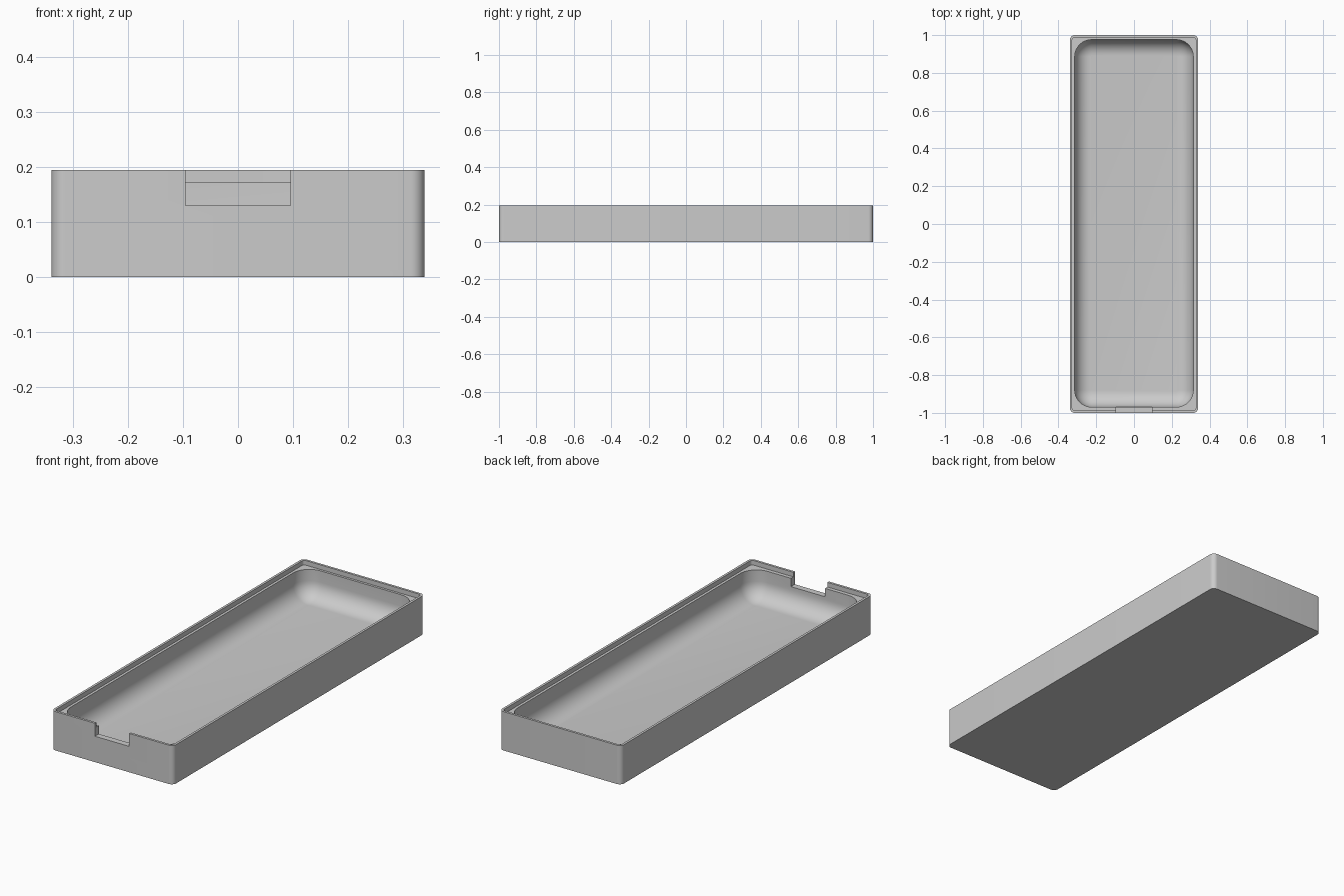
import bpy
import bmesh
from math import sin, cos, pi, radians

if "Cube" in bpy.data.objects:
    bpy.data.objects.remove(bpy.data.objects["Cube"])

HX, HY, HEIGHT = 0.339, 1.0, 0.195    # outer half sizes and height
LEDGE_Z, FLOOR_Z = 0.172, 0.03
CAV_X, CAV_Y0, CAV_Y1 = 0.314, -0.969, 0.976
CAV_R, FILLET = 0.09, 0.085
LIP = 0.012
STEPS = 10

grey = bpy.data.materials.new("plain_grey")
grey.use_nodes = True
colour = (0.6, 0.6, 0.6, 1)
grey.diffuse_color = colour
grey.node_tree.nodes["Principled BSDF"].inputs["Base Color"].default_value = colour


def ring(bm, hx, y0, y1, r, z):
    """Rounded rectangle loop of vertices, counter-clockwise from above."""
    corners = [(hx - r, y1 - r), (-hx + r, y1 - r), (-hx + r, y0 + r), (hx - r, y0 + r)]
    verts = []
    for q, (cx, cy) in enumerate(corners):
        for i in range(STEPS + 1):
            a = (q + i / STEPS) * pi / 2
            verts.append(bm.verts.new((cx + r * cos(a), cy + r * sin(a), z)))
    return verts


# Tray body: loft from the outer base, over the stepped rim, down to the floor
bm = bmesh.new()
rings = [
    ring(bm, HX, -HY, HY, 0.025, 0),
    ring(bm, HX, -HY, HY, 0.025, HEIGHT),
    ring(bm, HX - LIP, -HY + LIP, HY - LIP, 0.013, HEIGHT),
    ring(bm, HX - LIP, -HY + LIP, HY - LIP, 0.013, LEDGE_Z),
    ring(bm, CAV_X, CAV_Y0, CAV_Y1, CAV_R, LEDGE_Z),
]
for i in range(STEPS + 1):
    a = i / STEPS * pi / 2
    d = FILLET * (1 - cos(a))
    z = FLOOR_Z + FILLET * (1 - sin(a))
    rings.append(ring(bm, CAV_X - d, CAV_Y0 + d, CAV_Y1 - d, CAV_R - d, z))
for low, high in zip(rings, rings[1:]):
    for i in range(len(low)):
        j = (i + 1) % len(low)
        bm.faces.new((low[i], low[j], high[j], high[i]))
bm.faces.new(list(reversed(rings[0])))
bm.faces.new(rings[-1])
bmesh.ops.recalc_face_normals(bm, faces=bm.faces)
mesh = bpy.data.meshes.new("tray_body")
bm.to_mesh(mesh)
bm.free()
mesh.materials.append(grey)
tray = bpy.data.objects.new("tray_body", mesh)
bpy.context.collection.objects.link(tray)

# Notch through the middle of the front wall
bpy.ops.mesh.primitive_cube_add(size=1, location=(0, -1, 0.23))
cutter = bpy.context.object
cutter.name = "notch_cutter"
cutter.scale = (0.19, 0.12, 0.2)
cutter.hide_render = True
cutter.data.materials.append(grey)
bpy.context.view_layer.update()

bpy.ops.object.select_all(action="DESELECT")
tray.select_set(True)
bpy.context.view_layer.objects.active = tray
cut = tray.modifiers.new("front_notch", "BOOLEAN")
cut.operation = "DIFFERENCE"
cut.solver = "EXACT"
cut.object = cutter
bpy.ops.object.modifier_apply(modifier=cut.name)
bpy.data.objects.remove(cutter)

bpy.ops.object.shade_smooth_by_angle(angle=radians(30))
